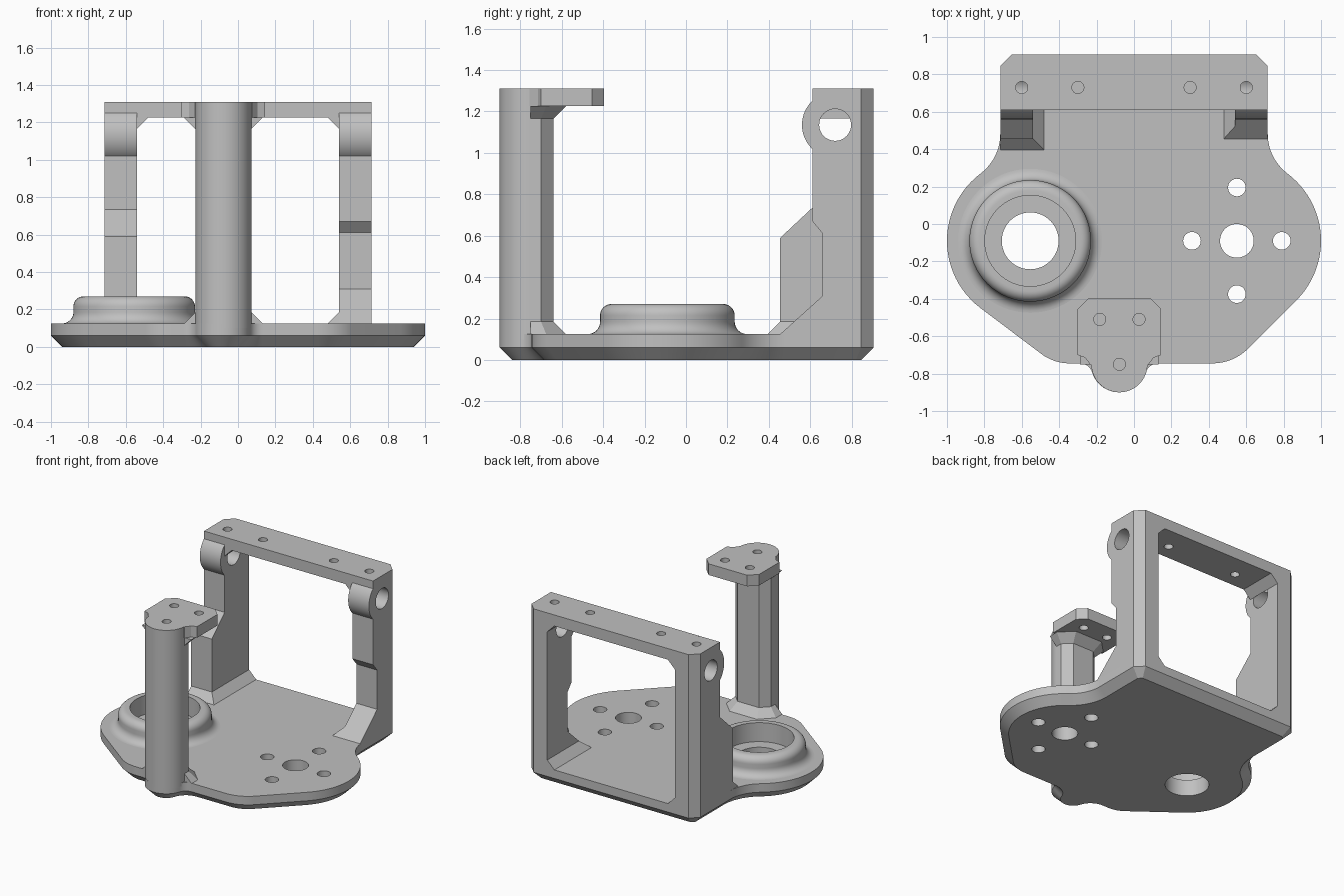
import bpy, bmesh
from math import sin, cos, radians, pi
from mathutils import Vector, Matrix

if "Cube" in bpy.data.objects:
    bpy.data.objects.remove(bpy.data.objects["Cube"], do_unlink=True)

grey = bpy.data.materials.new("light grey")
grey.use_nodes = True
grey.diffuse_color = (0.53, 0.53, 0.53, 1)
grey.node_tree.nodes["Principled BSDF"].inputs["Base Color"].default_value = grey.diffuse_color

C = 0.06        # common chamfer size
FLOOR = 0.125   # top of the base plate
TOP = 1.31      # overall height
BEAM = 1.225    # underside of the top plates


def finish(bm, name):
    bmesh.ops.recalc_face_normals(bm, faces=bm.faces[:])
    mesh = bpy.data.meshes.new(name)
    bm.to_mesh(mesh)
    bm.free()
    mesh.materials.append(grey)
    obj = bpy.data.objects.new(name, mesh)
    bpy.context.collection.objects.link(obj)
    return obj


def arc(cx, cy, r, a0, a1, n=12):
    angles = [radians(a0 + (a1 - a0) * i / n) for i in range(n + 1)]
    return [(cx + r * cos(a), cy + r * sin(a)) for a in angles]


def loft(name, loops):
    """Solid through a stack of matching point loops."""
    bm = bmesh.new()
    rings = [[bm.verts.new(p) for p in loop] for loop in loops]
    for a, b in zip(rings, rings[1:]):
        for i in range(len(a)):
            j = (i + 1) % len(a)
            bm.faces.new((a[i], a[j], b[j], b[i]))
    bm.faces.new(rings[0])
    bm.faces.new(rings[-1])
    return finish(bm, name)


def at_height(points, z):
    return [(x, y, z) for x, y in points]


def prism(name, points, z0, z1):
    return loft(name, [at_height(points, z0), at_height(points, z1)])


def hull(name, points):
    bm = bmesh.new()
    for p in points:
        bm.verts.new(p)
    bmesh.ops.convex_hull(bm, input=bm.verts[:])
    bmesh.ops.dissolve_limit(bm, angle_limit=0.01, verts=bm.verts[:], edges=bm.edges[:])
    return finish(bm, name)


def inset(points, d):
    """Offset a clockwise outline inwards with mitred corners."""
    out = []
    for i, p in enumerate(points):
        p = Vector(p)
        e0 = (p - Vector(points[i - 1])).normalized()
        e1 = (Vector(points[(i + 1) % len(points)]) - p).normalized()
        n0, n1 = Vector((e0.y, -e0.x)), Vector((e1.y, -e1.x))
        out.append(tuple(p + (n0 + n1) * d / (1 + n0.dot(n1))))
    return out


def drill(parts, centre, r, length, axis="Z"):
    bm = bmesh.new()
    bmesh.ops.create_cone(bm, cap_ends=True, segments=48, radius1=r, radius2=r, depth=length)
    if axis == "X":
        bmesh.ops.rotate(bm, verts=bm.verts[:], matrix=Matrix.Rotation(pi / 2, 3, "Y"))
    bmesh.ops.translate(bm, verts=bm.verts[:], vec=centre)
    cutter = finish(bm, "hole_cutter")
    cutter.hide_render = True
    for part in parts:
        mod = part.modifiers.new("hole", "BOOLEAN")
        mod.operation, mod.solver, mod.object = "DIFFERENCE", "EXACT", cutter
        bpy.context.view_layer.objects.active = part
        bpy.ops.object.modifier_apply(modifier=mod.name)
    bpy.data.objects.remove(cutter, do_unlink=True)


# Base plate: two round lobes, a front bump and a square back
outline = [(0.655, 0.905), (0.715, 0.845)]
outline += arc(0.981, 0.482, 0.266, 180, 233)
outline += arc(0.55, -0.09, 0.45, 53, -45, 24)[1:]
outline += arc(0.42, -0.477, 0.268, -45, -90)
outline += arc(0.13, -0.815, 0.07, 90, 163, 8)
outline += arc(-0.08, -0.75, 0.15, -17, -163, 24)[1:]
outline += arc(-0.29, -0.815, 0.07, 17, 90, 8)[1:]
outline += arc(-0.345, -0.495, 0.25, 270, 233)
outline += arc(-0.55, -0.09, 0.45, 233, 127, 24)
outline += arc(-0.981, 0.482, 0.266, -53, 0)[1:]
outline += [(-0.715, 0.845), (-0.655, 0.905)]
base = loft("base_plate", [at_height(inset(outline, C), 0),
                           at_height(outline, C), at_height(outline, FLOOR)])
drill([base], (-0.555, -0.09, 0), 0.152, 1)
drill([base], (0.55, -0.09, 0), 0.09, 1)
for dx, dy in ((0.24, 0), (-0.24, 0), (0, 0.285), (0, -0.285)):
    drill([base], (0.55 + dx, -0.09 + dy, 0), 0.047, 1)

# Round bearing boss, turned from a profile
profile = [(0.243, 0.1), (0.243, 0.27)] + arc(0.27, 0.215, 0.055, 90, 0, 8)
profile += arc(0.385, 0.185, 0.06, 180, 270, 8) + [(0.385, 0.1)]
bm = bmesh.new()
SEG = 64
rings = [[bm.verts.new((-0.555 + r * cos(2 * pi * k / SEG), -0.09 + r * sin(2 * pi * k / SEG), z))
          for r, z in profile] for k in range(SEG)]
for k in range(SEG):
    a, b = rings[k], rings[(k + 1) % SEG]
    for i in range(len(profile)):
        j = (i + 1) % len(profile)
        bm.faces.new((a[i], b[i], b[j], a[j]))
finish(bm, "bearing_boss")


# Side arms: side profile with a round ear, outer back edge chamfered
def arm(name, side, front):
    pts = [(0.905, 0.1), (0.905, TOP), (0.61, TOP)] + arc(0.72, 1.135, 0.16, 133.4, 226.6, 20) + front
    obj = loft(name, [[(side * x, y, z) for y, z in pts] for x in (0.54, 0.715)])
    bm = bmesh.new()
    bm.from_mesh(obj.data)
    edge = [e for e in bm.edges
            if all(v.co.y > 0.9 and side * v.co.x > 0.7 for v in e.verts)]
    bmesh.ops.bevel(bm, geom=edge, offset=C, segments=1, affect="EDGES")
    bm.to_mesh(obj.data)
    bm.free()
    drill([obj], (side * 0.63, 0.72, 1.135), 0.077, 0.6, "X")
    return obj


right_arm = arm("right_arm", -1, [(0.61, 0.735), (0.455, 0.59), (0.455, 0.1)])
left_arm = arm("left_arm", 1, [(0.61, 0.67), (0.66, 0.61), (0.66, 0.31), (0.455, FLOOR), (0.455, 0.1)])

# Sloped feet of the arms
z = FLOOR + C
hull("left_foot", [(0.54, 0.905, z), (0.48, 0.905, FLOOR), (0.54, 0.905, FLOOR),
                   (0.54, 0.522, z), (0.48, 0.455, FLOOR), (0.54, 0.455, FLOOR)])
hull("right_foot", [(-0.54, 0.905, z), (-0.48, 0.905, FLOOR), (-0.54, 0.905, FLOOR),
                    (-0.54, 0.455, z), (-0.48, 0.395, FLOOR), (-0.715, 0.455, z),
                    (-0.715, 0.395, FLOOR), (-0.715, 0.6, FLOOR), (-0.715, 0.6, z)])

# Top beam with corner gussets
beam = prism("top_beam", [(-0.715, 0.61), (0.715, 0.61), (0.715, 0.845),
                          (0.655, 0.905), (-0.655, 0.905), (-0.715, 0.845)], BEAM, TOP)
for side, label in ((1, "left"), (-1, "right")):
    hull(label + "_gusset", [(side * x, y, h) for y in (0.61, 0.905)
                             for x, h in ((0.54, BEAM - C), (0.48, BEAM), (0.54, BEAM))])
for side, obj in ((1, left_arm), (-1, right_arm)):
    drill([beam], (side * 0.3, 0.73, TOP), 0.032, 0.4)
    drill([beam, obj], (side * 0.6, 0.73, TOP), 0.032, 0.32)

# Front column: round front, chamfered back, flared at both ends
CX = -0.078
back = [(CX - 0.09, -0.64), (CX + 0.09, -0.64), (CX + 0.15, -0.7), (CX + 0.15, -0.75)]
back += [(CX - 0.15, -0.75), (CX - 0.15, -0.7)]
wide = [(CX - 0.115, -0.58), (CX + 0.115, -0.58), (CX + 0.21, -0.675), (CX + 0.21, -0.75)]
wide += [(CX - 0.21, -0.75), (CX - 0.21, -0.675)]
column = prism("front_column", back[:3] + arc(CX, -0.75, 0.15, 0, -180, 32) + back[5:], 0.1, TOP)
hull("column_foot", at_height(back, FLOOR + C) + at_height(wide, FLOOR))
flare = hull("column_flare", at_height(back, BEAM - C) + at_height(wide, BEAM))

# Head plate on the column
half = [(0.085, -0.395), (0.145, -0.455), (0.145, -0.7), (0.105, -0.715), (0.075, -0.755)]
mirrored = [(2 * CX - x, y) for x, y in reversed(half)]
head = prism("head_plate", half + mirrored, BEAM, TOP)
for x in (-0.183, 0.027):
    drill([head], (x, -0.51, TOP), 0.032, 0.4)
drill([head, column, flare], (CX, -0.75, TOP), 0.032, 0.24)

# Smooth shading on the round surfaces only
bpy.ops.object.select_all(action="DESELECT")
for obj in bpy.context.collection.objects:
    if obj.type == "MESH" and grey.name in obj.data.materials:
        obj.select_set(True)
        bpy.context.view_layer.objects.active = obj
bpy.ops.object.shade_smooth_by_angle(angle=radians(30))
